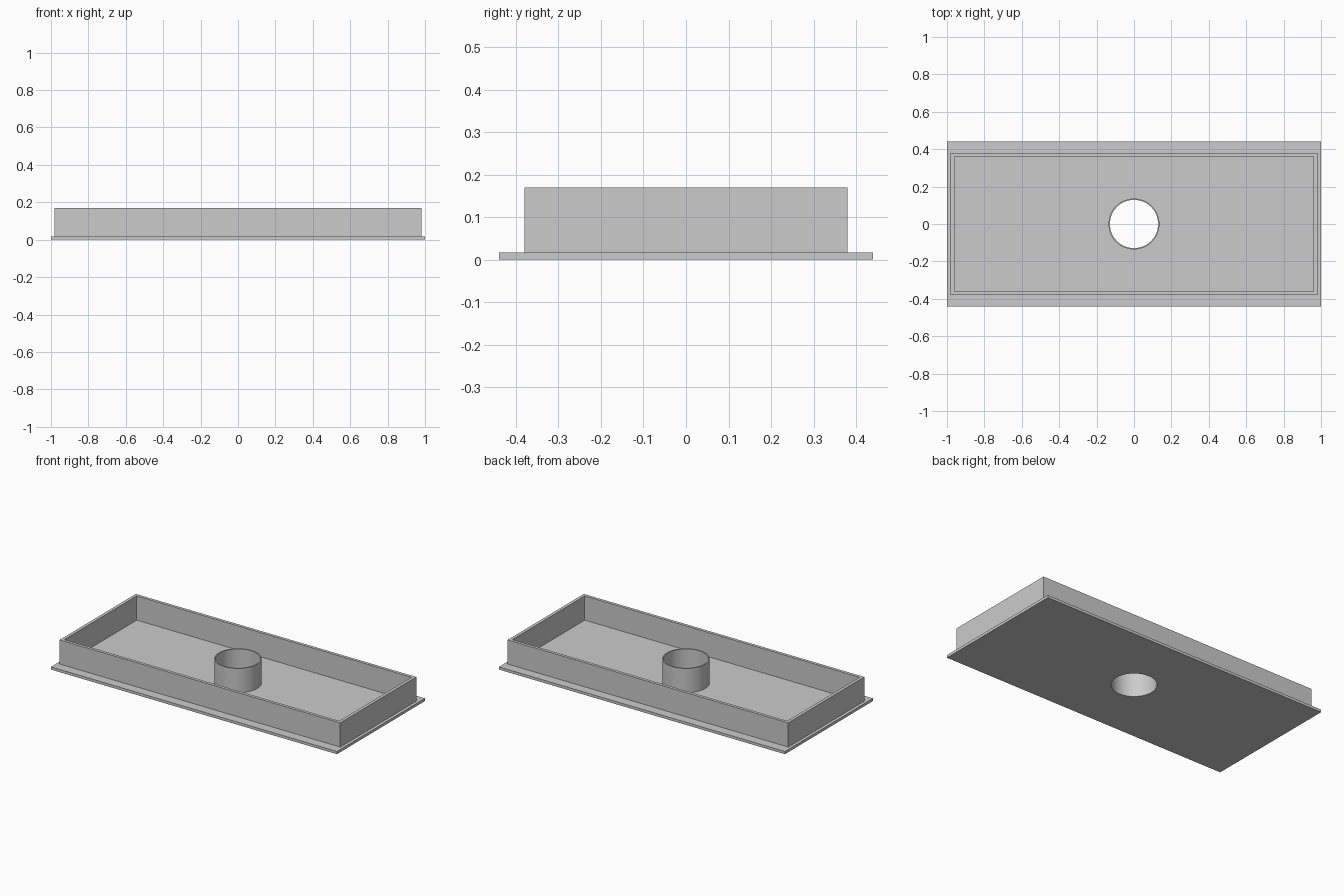
import bpy
import bmesh
from math import cos, sin, tau

cube = bpy.data.objects.get("Cube")
if cube:
    bpy.data.objects.remove(cube, do_unlink=True)

# One plain grey for the whole tray
grey = bpy.data.materials.new("plain_grey")
grey.use_nodes = True
colour = (0.6, 0.6, 0.6, 1)
grey.diffuse_color = colour
grey.node_tree.nodes["Principled BSDF"].inputs["Base Color"].default_value = colour

PLATE_TOP = 0.017
RIM_TOP = 0.17
HOLE_RADIUS = 0.129


def rectangle(x, y):
    return [(-x, -y), (x, -y), (x, y), (-x, y)]


def circle(radius, sides=64):
    return [(radius * cos(tau * i / sides), radius * sin(tau * i / sides))
            for i in range(sides)]


def extrude_outline(name, outer, inner, bottom, top):
    """Extrude an outline with a hole into a closed solid."""
    curve = bpy.data.curves.new(name + "_outline", "CURVE")
    curve.dimensions = "2D"
    curve.fill_mode = "BOTH"
    curve.extrude = (top - bottom) / 2
    for points in (outer, inner):
        spline = curve.splines.new("POLY")
        spline.points.add(len(points) - 1)
        for point, (x, y) in zip(spline.points, points):
            point.co = (x, y, 0, 1)
        spline.use_cyclic_u = True
    helper = bpy.data.objects.new(name + "_outline", curve)
    bpy.context.collection.objects.link(helper)
    bpy.context.view_layer.update()
    evaluated = helper.evaluated_get(bpy.context.evaluated_depsgraph_get())
    mesh = bpy.data.meshes.new_from_object(evaluated)
    bpy.data.objects.remove(helper, do_unlink=True)

    # Weld the caps to the sides and lift into place
    bm = bmesh.new()
    bm.from_mesh(mesh)
    bmesh.ops.remove_doubles(bm, verts=bm.verts, dist=0.0001)
    bmesh.ops.translate(bm, verts=bm.verts, vec=(0, 0, (top + bottom) / 2))
    bmesh.ops.recalc_face_normals(bm, faces=bm.faces)
    bm.to_mesh(mesh)
    bm.free()
    mesh.materials.clear()
    mesh.materials.append(grey)

    part = bpy.data.objects.new(name, mesh)
    bpy.context.collection.objects.link(part)
    bpy.ops.object.select_all(action="DESELECT")
    part.select_set(True)
    bpy.context.view_layer.objects.active = part
    bpy.ops.object.shade_smooth_by_angle()
    return part


# Flat plate with a round opening
extrude_outline("base_plate", rectangle(1, 0.44), circle(HOLE_RADIUS), 0, PLATE_TOP)

# Thin upright wall around the tray
extrude_outline("rim_wall", rectangle(0.981, 0.38), rectangle(0.961, 0.361),
                PLATE_TOP, RIM_TOP)

# Thin tube around the opening
extrude_outline("centre_tube", circle(0.136), circle(HOLE_RADIUS), PLATE_TOP, RIM_TOP)
